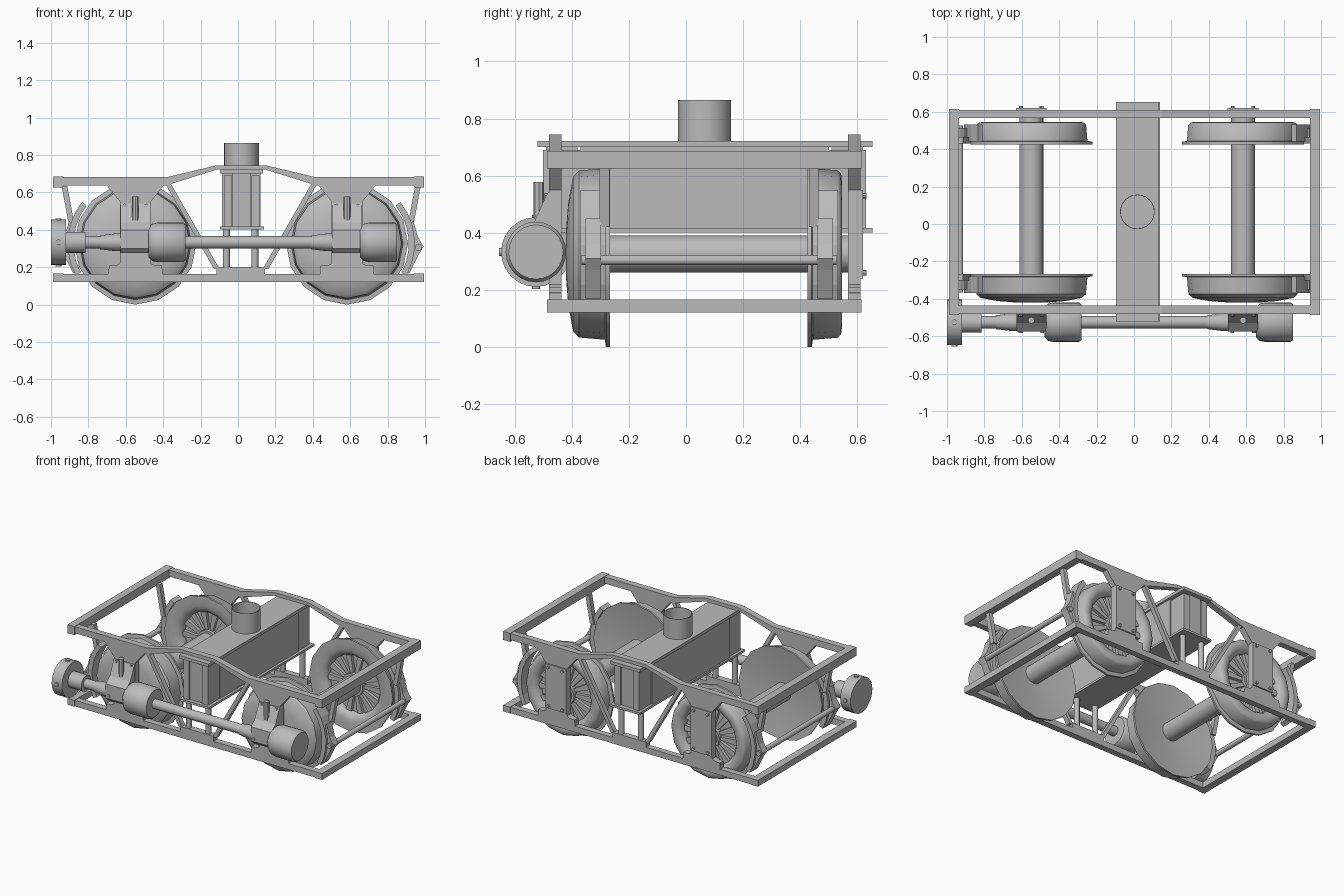
import bpy, bmesh, math
from mathutils import Vector, Matrix

old = bpy.data.objects.get("Cube")
if old:
    bpy.data.objects.remove(old)

grey = bpy.data.materials.new("plain_grey")
grey.use_nodes = True
grey.diffuse_color = (0.5, 0.5, 0.5, 1)
grey.node_tree.nodes["Principled BSDF"].inputs["Base Color"].default_value = (0.5, 0.5, 0.5, 1)

MID_X, MID_Y = 0.017, 0.065      # centre of the truck frame
AXLE_Z, SHAFT_Y = 0.326, -0.525
WHEEL_X = 0.566


def finish(name, bm, smooth=False):
    bmesh.ops.recalc_face_normals(bm, faces=bm.faces)
    mesh = bpy.data.meshes.new(name)
    bm.to_mesh(mesh)
    bm.free()
    mesh.materials.append(grey)
    ob = bpy.data.objects.new(name, mesh)
    bpy.context.collection.objects.link(ob)
    if smooth:
        bpy.ops.object.select_all(action="DESELECT")
        bpy.context.view_layer.objects.active = ob
        ob.select_set(True)
        bpy.ops.object.shade_smooth_by_angle(angle=math.radians(40))
    return ob


def box(name, x0, x1, y0, y1, z0, z1):
    bm = bmesh.new()
    bmesh.ops.create_cube(bm, size=1)
    bmesh.ops.scale(bm, vec=(x1 - x0, y1 - y0, z1 - z0), verts=bm.verts)
    bmesh.ops.translate(bm, vec=((x0 + x1) / 2, (y0 + y1) / 2, (z0 + z1) / 2), verts=bm.verts)
    return finish(name, bm)


def prism(name, pts, lo, hi, axis="y"):
    """Outline in xz pushed along y, or outline in yz pushed along x."""
    bm = bmesh.new()
    place = (lambda a, b, d: (a, d, b)) if axis == "y" else (lambda a, b, d: (d, a, b))
    face = bm.faces.new([bm.verts.new(place(a, b, lo)) for a, b in pts])
    ext = bmesh.ops.extrude_face_region(bm, geom=[face])
    move = Vector(place(0, 0, hi - lo))
    bmesh.ops.translate(bm, vec=move, verts=[v for v in ext["geom"] if isinstance(v, bmesh.types.BMVert)])
    return finish(name, bm)


def lathe(name, profile, centre, axis="y", sides=16, closed=False):
    """Spin (distance, radius) points about an axis through the centre."""
    bm = bmesh.new()
    verts = [bm.verts.new((r, 0, d)) for d, r in profile]
    edges = [bm.edges.new(p) for p in zip(verts, verts[1:])]
    if closed:
        edges.append(bm.edges.new((verts[-1], verts[0])))
    bmesh.ops.spin(bm, geom=verts + edges, cent=(0, 0, 0), axis=(0, 0, 1),
                   angle=math.tau, steps=sides, use_merge=True)
    bmesh.ops.remove_doubles(bm, verts=bm.verts, dist=0.0003)
    turn = {"x": Matrix.Rotation(math.pi / 2, 4, "Y"),
            "y": Matrix.Rotation(-math.pi / 2, 4, "X"), "z": Matrix()}[axis]
    bm.transform(Matrix.Translation(centre) @ turn)
    return finish(name, bm, True)


def rod(name, centre, r, lo, hi, axis, sides=16):
    return lathe(name, [(lo, 0), (lo, r), (hi, r), (hi, 0)], centre, axis, sides)


# Rectangular frame: end beams and lower rails
for end, ex in (("right", -0.963), ("left", 0.968)):
    for level, z0, z1 in (("lower", 0.122, 0.166), ("upper", 0.626, 0.686)):
        box(f"{level}_{end}_end_beam", ex - 0.027, ex + 0.027, -0.486, 0.614, z0, z1)

for side, y0, y1 in (("front", -0.48, -0.435), ("back", 0.567, 0.61)):
    box(f"{side}_lower_rail", -0.97, 0.97, y0, y1, 0.122, 0.164)
    box(f"{side}_centre_block", -0.115, 0.145, y0, y1, 0.164, 0.2)
    # Raised top rail with its angled middle
    half = [(0.96, 0.638), (0.4, 0.638), (0.13, 0.722)]
    top = [(0.13, 0.745), (0.39, 0.683), (0.96, 0.683)]
    right_half = half + top
    outline = ([(MID_X + x, z) for x, z in right_half[:3]]
               + [(MID_X - x, z) for x, z in reversed(half)]
               + [(MID_X - x, z) for x, z in reversed(top)]
               + [(MID_X + x, z) for x, z in top])
    prism(f"{side}_top_rail", outline, y0, y1)
    for s in (-1, 1):
        hand = "left" if s > 0 else "right"
        strut = [(0.405, 0.645), (0.375, 0.645), (0.115, 0.19), (0.145, 0.19)]
        prism(f"{side}_{hand}_diagonal_strut", [(MID_X + s * x, z) for x, z in strut],
              y0 + 0.005, y1 - 0.005)
        # Axle guard: wide at the top and bottom, narrow in the middle
        wx = MID_X + s * WHEEL_X
        guard = [(0.155, 0.67), (0.155, 0.64), (0.082, 0.55), (0.082, 0.22), (0.145, 0.19), (0.145, 0.15)]
        prism(f"{side}_{hand}_axle_guard",
              [(wx + x, z) for x, z in guard] + [(wx - x, z) for x, z in reversed(guard)], y0, y1)
        for dx in (-0.12, 0.12):
            box(f"{side}_{hand}_guard_foot", wx + dx - 0.022, wx + dx + 0.022, y0, y1, 0.164, 0.208)
    # Bolster support posts
    for px in (-0.062, 0.09):
        rod(f"{side}_bolster_post", (px, (y0 + y1) / 2, 0), 0.019, 0.19, 0.41, "z", 10)

# Bolster: boxed beam between plates, with I-shaped ends
box("bolster_top_plate", -0.096, 0.134, -0.52, 0.652, 0.7, 0.722)
box("bolster_bottom_plate", -0.096, 0.138, -0.52, 0.652, 0.402, 0.417)
box("bolster_body", -0.085, 0.12, -0.37, 0.5, 0.41, 0.705)
for side, y0, y1 in (("front", -0.5, -0.37), ("back", 0.5, 0.63)):
    box(f"bolster_{side}_web", -0.03, 0.07, y0 + 0.01, y1 - 0.01, 0.41, 0.705)
    for px in (-0.054, 0.093):
        box(f"bolster_{side}_column", px - 0.022, px + 0.022, y0, y1, 0.41, 0.69)
lathe("pivot_tube", [(0.72, 0.093), (0.865, 0.093), (0.865, 0.089), (0.72, 0.089)],
      (0.018, MID_Y, 0), "z", 24, True)

# Wheels and axles
for s in (-1, 1):
    hand = "left" if s > 0 else "right"
    wx = MID_X + s * WHEEL_X
    hub = (wx, 0, AXLE_Z)
    rod(f"{hand}_axle", hub, 0.064, -0.4, 0.575, "y", 24)
    # Dished solid wheel on the front side
    lathe(f"{hand}_solid_wheel",
          [(-0.3, 0), (-0.29, 0.12), (-0.278, 0.24), (-0.266, 0.326), (-0.28, 0.326), (-0.284, 0.3),
           (-0.375, 0.292), (-0.395, 0.27), (-0.412, 0.18), (-0.42, 0.08), (-0.42, 0)], hub, sides=16)
    # Spoked wheel on the back side
    lathe(f"{hand}_spoked_rim",
          [(0.426, 0.326), (0.44, 0.326), (0.444, 0.3), (0.53, 0.293), (0.543, 0.28), (0.546, 0.25),
           (0.535, 0.22), (0.51, 0.203), (0.46, 0.203), (0.438, 0.22), (0.428, 0.25), (0.426, 0.29)],
          hub, sides=16, closed=True)
    rod(f"{hand}_wheel_web", hub, 0.22, 0.482, 0.49, "y", 16)
    rod(f"{hand}_wheel_hub", hub, 0.08, 0.44, 0.53, "y", 16)
    for i in range(14):
        spoke = [(0.06, -0.01), (0.06, 0.01), (0.215, 0.022), (0.215, -0.022)]
        ca, sa = math.cos(i * math.tau / 14), math.sin(i * math.tau / 14)
        prism(f"{hand}_wheel_spoke", [(wx + u * ca - v * sa, AXLE_Z + u * sa + v * ca) for u, v in spoke],
              0.46, 0.512)
    # Bolted bearing cover on the back guard
    box(f"{hand}_bearing_cover", wx - 0.082, wx + 0.082, 0.605, 0.619, 0.24, 0.55)
    for bx in (-0.055, 0.055):
        for bz in (0.26, 0.53):
            rod(f"{hand}_cover_bolt", (wx + bx, 0.615, bz), 0.01, 0, 0.016, "y", 8)

    # Brake shoes, hangers and cross bar at the frame end
    for side, by in (("front", -0.325), ("back", 0.487)):
        arc = [math.radians(a) for a in range(-28, 40, 11)]
        shoe = ([(0.33 * math.cos(a), 0.33 * math.sin(a)) for a in arc]
                + [(0.362 * math.cos(a), 0.362 * math.sin(a)) for a in reversed(arc)])
        prism(f"{side}_{hand}_brake_shoe", [(wx + s * x, AXLE_Z + z) for x, z in shoe],
              by - 0.045, by + 0.045)
        lever = [(0.92, 0.45), (0.945, 0.36), (0.975, 0.31), (0.95, 0.27), (0.9, 0.17), (0.87, 0.17), (0.915, 0.32), (0.895, 0.42)]
        prism(f"{side}_{hand}_brake_lever", [(MID_X + s * x, z) for x, z in lever], by - 0.027, by + 0.027)
        inner = by + (0.04 if side == "front" else -0.04)
        hanger = [(0.93, 0.635), (0.96, 0.635), (0.92, 0.42), (0.89, 0.42)]
        prism(f"{side}_{hand}_brake_hanger", [(MID_X + s * x, z) for x, z in hanger], inner - 0.017, inner + 0.017)
    rod(f"{hand}_brake_cross_bar", (MID_X + s * 0.948, 0, 0.305), 0.018, -0.365, 0.527, "y", 12)

    # Gearbox and drive can on the front guard
    case = [(-0.45, 0.548), (-0.485, 0.54), (-0.53, 0.44), (-0.575, 0.4), (-0.575, 0.3), (-0.55, 0.275), (-0.45, 0.275)]
    prism(f"{hand}_gearbox", case, wx - 0.08, wx + 0.08, "x")
    rod(f"{hand}_gearbox_cap", (wx, -0.515, 0), 0.018, 0.45, 0.578, "z", 8)
    for bx in (-0.058, 0.058):
        for bz, out in ((0.53, -0.495), (0.32, -0.582)):
            rod(f"{hand}_gearbox_bolt", (wx + bx, out, bz), 0.01, 0, 0.03, "y", 8)
    lathe(f"{hand}_drive_can", [(0.07, 0), (0.07, 0.08), (0.09, 0.1), (0.12, 0.106), (0.255, 0.106), (0.268, 0.095), (0.268, 0)],
          (wx, SHAFT_Y, 0.333), "x", 24)
    lathe(f"{hand}_shaft_collar", [(-0.19, 0), (-0.19, 0.037), (-0.11, 0.047), (-0.07, 0.047), (-0.07, 0)],
          (wx, SHAFT_Y, 0.333), "x", 20)

# Drive shaft with the coupling at its outer end
line = (0, SHAFT_Y, 0.333)
rod("drive_shaft", line, 0.033, -0.84, 0.6, "x", 20)
rod("shaft_sleeve", line, 0.056, -0.93, -0.815, "x", 20)
rod("coupling_drum", line, 0.122, -1.0, -0.92, "x", 24)
for dy, dz in ((1, 0), (-1, 0), (0, 1), (0, -1)):
    a = 0.118 * (dy + dz)
    rod("coupling_bolt", (-0.96, SHAFT_Y, 0.333), 0.015, min(a, a * 1.09), max(a, a * 1.09),
        "y" if dy else "z", 10)
